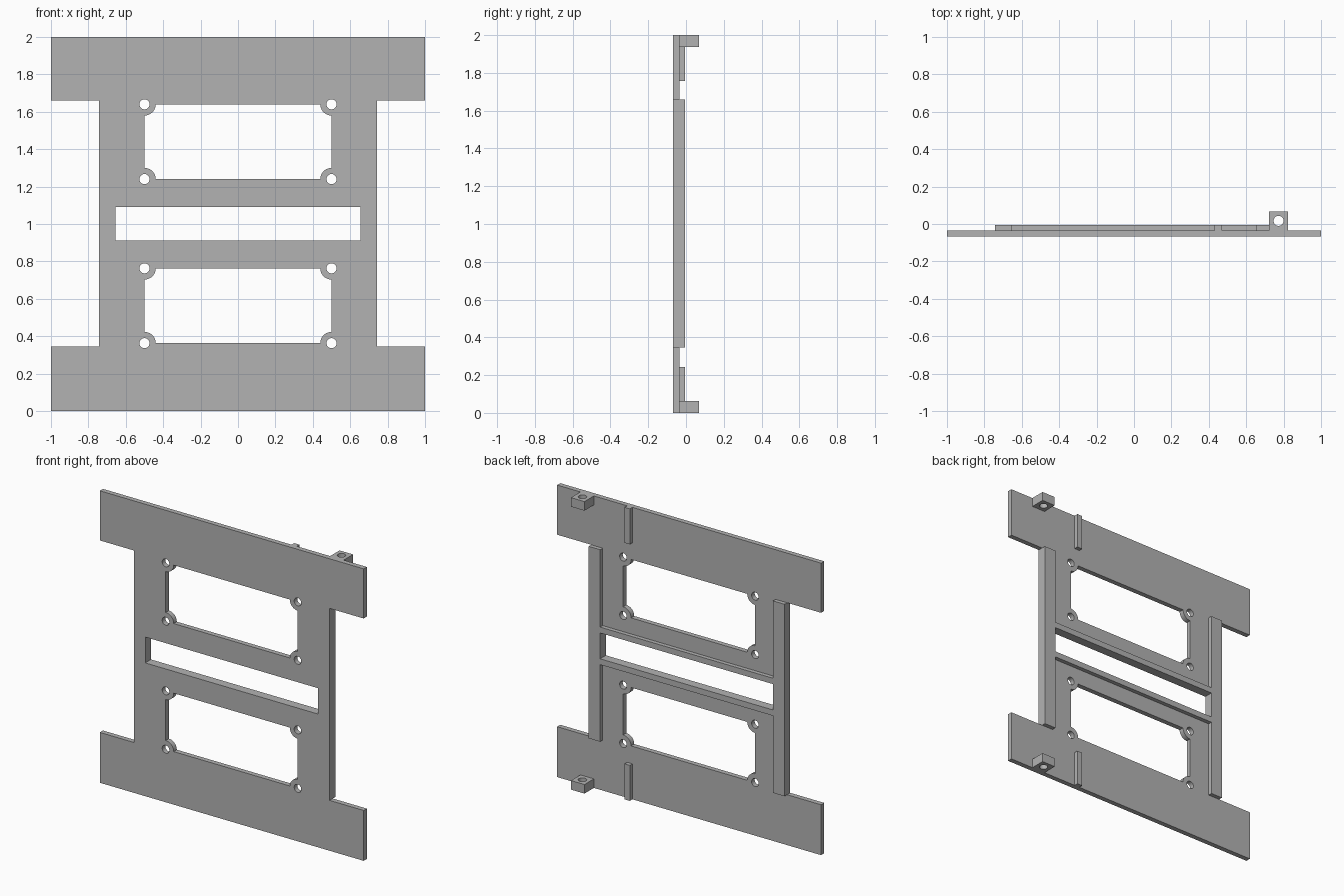
import bpy, bmesh
from math import cos, sin, pi
from mathutils import Matrix

cube = bpy.data.objects.get("Cube")
if cube:
    bpy.data.objects.remove(cube)

grey = bpy.data.materials.new("mid_grey")
grey.use_nodes = True
colour = (0.45, 0.45, 0.45, 1)
grey.diffuse_color = colour
grey.node_tree.nodes["Principled BSDF"].inputs["Base Color"].default_value = colour

BACK = 0.068              # rearmost depth of the lugs
FRONT = -BACK
SHEET = FRONT + 0.034     # rear face of the sheet
RIB = SHEET + 0.028       # rear face of the ribs
HOLE = 0.027


def rect(x0, x1, y0, y1):
    return [(x0, y0), (x1, y0), (x1, y1), (x0, y1)]


def circle(x, y, r, n=32):
    return [(x + r * cos(2 * pi * i / n), y + r * sin(2 * pi * i / n)) for i in range(n)]


def window(x0, x1, z0, z1, r, n=10):
    """Rectangle whose corners are notched by round bosses."""
    pts = []
    for i, (cx, cz) in enumerate(rect(x0, x1, z0, z1)):
        for k in range(n + 1):
            a = pi / 2 * (1 + i - k / n)
            pts.append((cx + r * cos(a), cz + r * sin(a)))
    return pts


def extrude(name, loops, low, high, upright=True):
    """Fill closed loops (inner ones become holes) and extrude them.
    Upright profiles lie in x-z and run along y; others lie in x-y and run along z."""
    curve = bpy.data.curves.new(name, 'CURVE')
    curve.dimensions = '2D'
    curve.fill_mode = 'BOTH'
    curve.extrude = (high - low) / 2
    for pts in loops:
        s = curve.splines.new('POLY')
        s.points.add(len(pts) - 1)
        for p, (x, y) in zip(s.points, pts):
            p.co = (x, y, 0, 1)
        s.use_cyclic_u = True
    temp = bpy.data.objects.new(name + "_profile", curve)
    bpy.context.collection.objects.link(temp)
    dg = bpy.context.evaluated_depsgraph_get()
    mesh = bpy.data.meshes.new_from_object(temp.evaluated_get(dg))
    bpy.data.objects.remove(temp)
    mid = (low + high) / 2
    if upright:
        mesh.transform(Matrix.Translation((0, mid, 0)) @ Matrix.Rotation(pi / 2, 4, 'X'))
    else:
        mesh.transform(Matrix.Translation((0, 0, mid)))
    bm = bmesh.new()
    bm.from_mesh(mesh)
    bmesh.ops.remove_doubles(bm, verts=bm.verts, dist=1e-5)
    bmesh.ops.recalc_face_normals(bm, faces=bm.faces)
    for f in bm.faces:
        f.smooth = False
    bm.to_mesh(mesh)
    bm.free()
    mesh.materials.clear()
    mesh.materials.append(grey)
    obj = bpy.data.objects.new(name, mesh)
    bpy.context.collection.objects.link(obj)
    return obj


# Main sheet: wide top and bottom bands, narrower waist
NECK, LOW, HIGH = 0.742, 0.345, 1.66
outline = [(-1, 0), (1, 0), (1, LOW), (NECK, LOW), (NECK, HIGH), (1, HIGH),
           (1, 2), (-1, 2), (-1, HIGH), (-NECK, HIGH), (-NECK, LOW), (-1, LOW)]
SLOT, SLOT_LOW, SLOT_HIGH = 0.655, 0.913, 1.09
loops = [outline, rect(-SLOT, SLOT, SLOT_LOW, SLOT_HIGH)]
for z0, z1 in ((0.363, 0.763), (1.24, 1.64)):
    loops.append(window(-0.5, 0.5, z0, z1, 0.06))
    loops += [circle(x, z, HOLE) for x, z in rect(-0.5, 0.5, z0, z1)]
extrude("main_sheet", loops, FRONT, SHEET)

# Stiffening ribs on the back of the waist
extrude("left_side_rib", [rect(SLOT, NECK, LOW, HIGH)], SHEET, RIB)
extrude("right_side_rib", [rect(-NECK, -SLOT, LOW, HIGH)], SHEET, RIB)
extrude("upper_slot_rib", [rect(-SLOT, SLOT, SLOT_HIGH, SLOT_HIGH + 0.04)], SHEET, RIB)
extrude("lower_slot_rib", [rect(-SLOT, SLOT, SLOT_LOW - 0.04, SLOT_LOW)], SHEET, RIB)

# Short ribs and drilled lugs on the top and bottom bands
for place, rib_z, lug_z in (("upper", (1.757, 2), (1.938, 2)), ("lower", (0, 0.243), (0, 0.062))):
    extrude(place + "_short_rib", [rect(0.43, 0.47, *rib_z)], SHEET, RIB)
    extrude(place + "_lug", [rect(0.722, 0.824, SHEET, BACK), circle(0.773, 0.017, HOLE)],
            *lug_z, upright=False)
